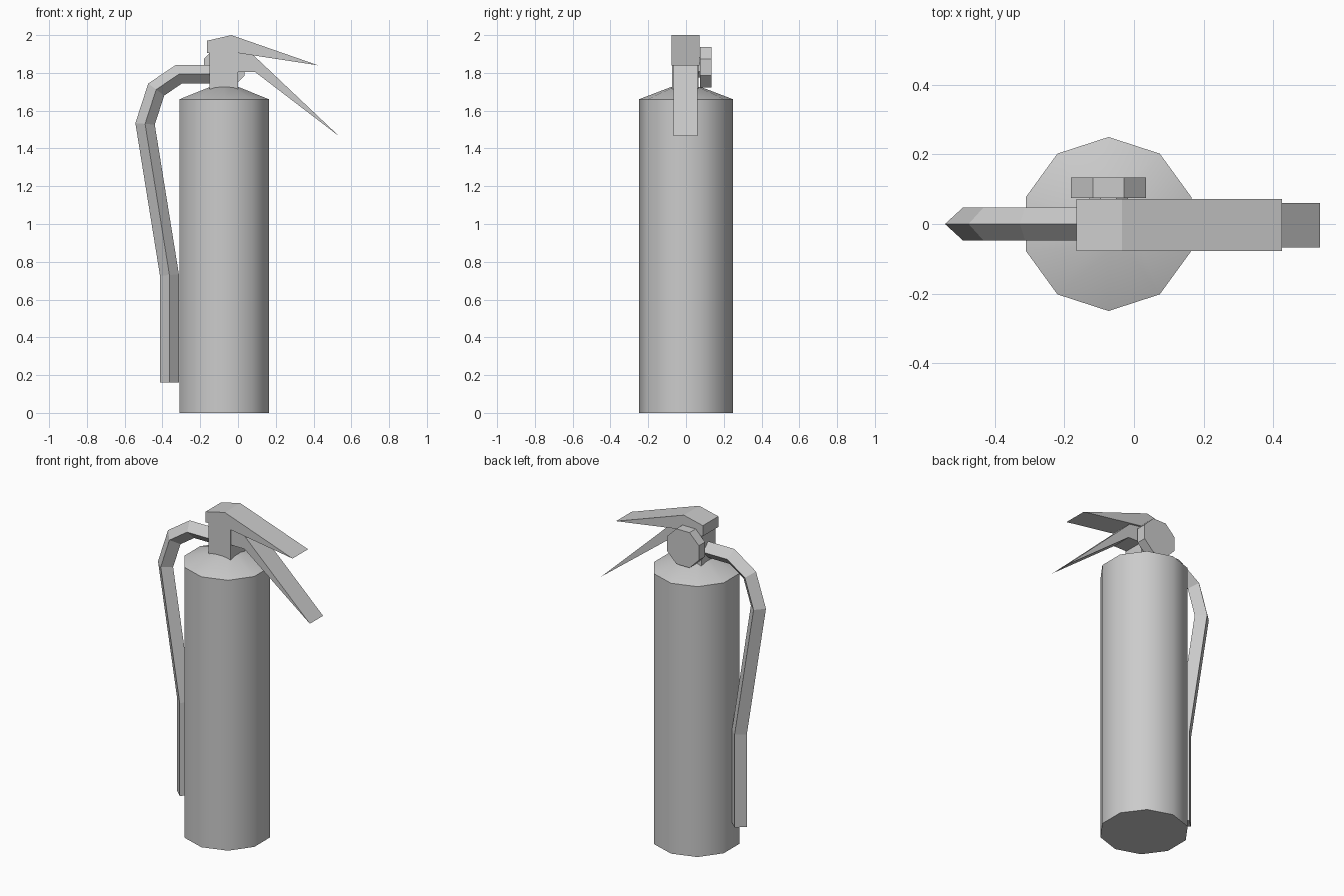
import bpy, bmesh, math
from mathutils import Vector

if "Cube" in bpy.data.objects:
    bpy.data.objects.remove(bpy.data.objects["Cube"], do_unlink=True)

# One plain grey for every part
GREY = (0.6, 0.6, 0.6, 1)
grey = bpy.data.materials.new("plain_grey")
grey.use_nodes = True
grey.diffuse_color = GREY
grey.node_tree.nodes["Principled BSDF"].inputs["Base Color"].default_value = GREY


def loft(name, rings, smooth=False):
    """Skin a list of equal-length point rings and cap both ends."""
    bm = bmesh.new()
    loops = [[bm.verts.new(p) for p in ring] for ring in rings]
    n = len(loops[0])
    for a, b in zip(loops, loops[1:]):
        for i in range(n):
            j = (i + 1) % n
            bm.faces.new((a[i], a[j], b[j], b[i]))
    bm.faces.new(loops[0])
    bm.faces.new(loops[-1])
    bmesh.ops.recalc_face_normals(bm, faces=bm.faces)
    mesh = bpy.data.meshes.new(name)
    bm.to_mesh(mesh)
    bm.free()
    mesh.materials.append(grey)
    obj = bpy.data.objects.new(name, mesh)
    bpy.context.collection.objects.link(obj)
    if smooth:
        bpy.ops.object.select_all(action="DESELECT")
        obj.select_set(True)
        bpy.context.view_layer.objects.active = obj
        bpy.ops.object.shade_smooth_by_angle(angle=math.radians(40))
    return obj


def polygon(sides, radius, start):
    """Corners of a regular polygon as 2D pairs."""
    angles = [start + math.tau * i / sides for i in range(sides)]
    return [(radius * math.cos(a), radius * math.sin(a)) for a in angles]


def slab(name, profile, y0, y1):
    """Extrude an x-z profile from y0 to y1."""
    return loft(name, [[(x, y, z) for x, z in profile] for y in (y0, y1)])


AXIS = -0.073  # x of the tank axis

# Ten-sided tank with sloped shoulder
loft("tank", [[(AXIS + x, y, z) for x, y in polygon(10, r, math.pi / 2)]
              for z, r in ((0, 0.25), (1.66, 0.25), (1.725, 0.08))], smooth=True)

# Valve block on top of the tank
slab("valve_block", [(-0.15, 1.715), (0, 1.715), (0, 1.91), (-0.15, 1.91)], -0.073, 0.066)

# Upper carrying handle and lower squeeze lever
slab("upper_handle", [(-0.165, 1.905), (-0.165, 1.97), (-0.035, 2.0), (0.425, 1.84),
                      (0, 1.905)], -0.078, 0.072)
slab("lower_lever", [(0, 1.905), (0.075, 1.9), (0.535, 1.465), (0.09, 1.805),
                     (0, 1.805)], -0.067, 0.061)

# Octagonal gauge on a short stem behind the valve
for name, radius, y0, y1 in (("gauge_stem", 0.06, 0.06, 0.08), ("gauge", 0.117, 0.074, 0.134)):
    slab(name, [(AXIS + x, 1.83 + z) for x, z in polygon(8, radius, math.pi / 8)], y0, y1)

# Hose: diamond section swept along a mitred path
path = [Vector(p) for p in ((-0.14, 1.793), (-0.313, 1.793), (-0.433, 1.712),
                            (-0.492, 1.53), (-0.363, 0.73), (-0.363, 0.16))]
HALF = 0.05
rings = []
for i, p in enumerate(path):
    before = (p - path[i - 1]).normalized() if i else (path[1] - p).normalized()
    after = (path[i + 1] - p).normalized() if i + 1 < len(path) else before
    along = (before + after).normalized()
    side = Vector((-along.y, along.x)) * HALF / along.dot(before)
    a, b = p + side, p - side
    rings.append([(a.x, 0, a.y), (p.x, -0.047, p.y), (b.x, 0, b.y), (p.x, 0.047, p.y)])
loft("hose", rings)
